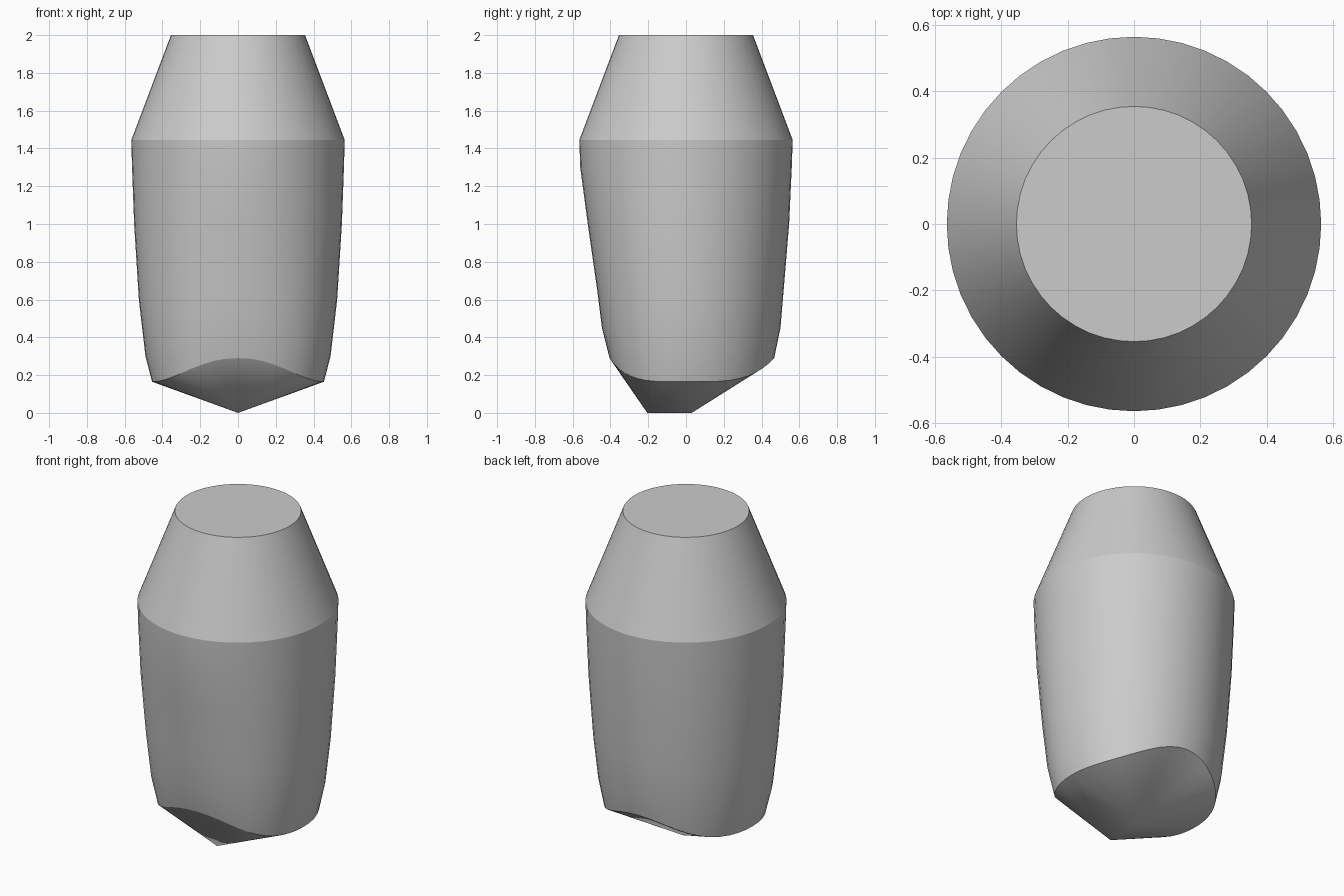
import bpy
import bmesh
from math import sin, cos, pi, radians

cube = bpy.data.objects.get("Cube")
if cube:
    bpy.data.objects.remove(cube, do_unlink=True)

SEGMENTS = 48

grey = bpy.data.materials.new("plain grey")
grey.use_nodes = True
colour = (0.6, 0.6, 0.6, 1)
grey.diffuse_color = colour
grey.node_tree.nodes["Principled BSDF"].inputs["Base Color"].default_value = colour

# Body stations: side height, rise at front/back, power of the rise,
# half width, front depth, back depth, front squareness
STATIONS = [
    (0.165, 0.125, 4, 0.455, 0.405, 0.467, 2.2),
    (0.30, 0.15, 2, 0.490, 0.445, 0.500, 2.2),
    (0.60, 0.05, 2, 0.525, 0.470, 0.517, 2.15),
    (1.00, 0, 2, 0.550, 0.520, 0.546, 2.1),
    (1.30, 0, 2, 0.561, 0.560, 0.560, 2),
    (1.445, 0, 2, 0.565, 0.565, 0.565, 2),
    (2.00, 0, 2, 0.355, 0.355, 0.355, 2),
]


def signed_power(value, power):
    return (1 if value >= 0 else -1) * abs(value) ** power


bm = bmesh.new()
rings = []
for side_z, rise, bend, width, front, back, square in STATIONS:
    ring = []
    for i in range(SEGMENTS):
        a = 2 * pi * i / SEGMENTS
        c, s = cos(a), sin(a)
        is_front = i > SEGMENTS // 2
        power = 2 / square if is_front else 1
        depth = front if is_front else back
        x = width * signed_power(c, power)
        y = depth * signed_power(s, power)
        ring.append(bm.verts.new((x, y, side_z + rise * abs(s) ** bend)))
    rings.append(ring)

# Walls and flat top
for low, high in zip(rings, rings[1:]):
    for i in range(SEGMENTS):
        j = (i + 1) % SEGMENTS
        bm.faces.new((low[i], low[j], high[j], high[i]))
bm.faces.new(rings[-1])

# Wedge underside: the rim fans in to a short ridge
ridge_front = bm.verts.new((0, -0.205, 0))
ridge_back = bm.verts.new((0, 0.03, 0))
rim = rings[0]
half = SEGMENTS // 2
for i in range(SEGMENTS):
    tip = ridge_back if i < half else ridge_front
    bm.faces.new((rim[(i + 1) % SEGMENTS], rim[i], tip))
bm.faces.new((rim[0], ridge_front, ridge_back))
bm.faces.new((rim[half], ridge_back, ridge_front))
bmesh.ops.recalc_face_normals(bm, faces=bm.faces[:])

mesh = bpy.data.meshes.new("tapered_body")
bm.to_mesh(mesh)
bm.free()
mesh.materials.append(grey)
body = bpy.data.objects.new("tapered_body", mesh)
bpy.context.collection.objects.link(body)

# Smooth walls with crisp shoulder, top and lower rim
bpy.ops.object.select_all(action="DESELECT")
body.select_set(True)
bpy.context.view_layer.objects.active = body
bpy.ops.object.shade_smooth_by_angle(angle=radians(18))
